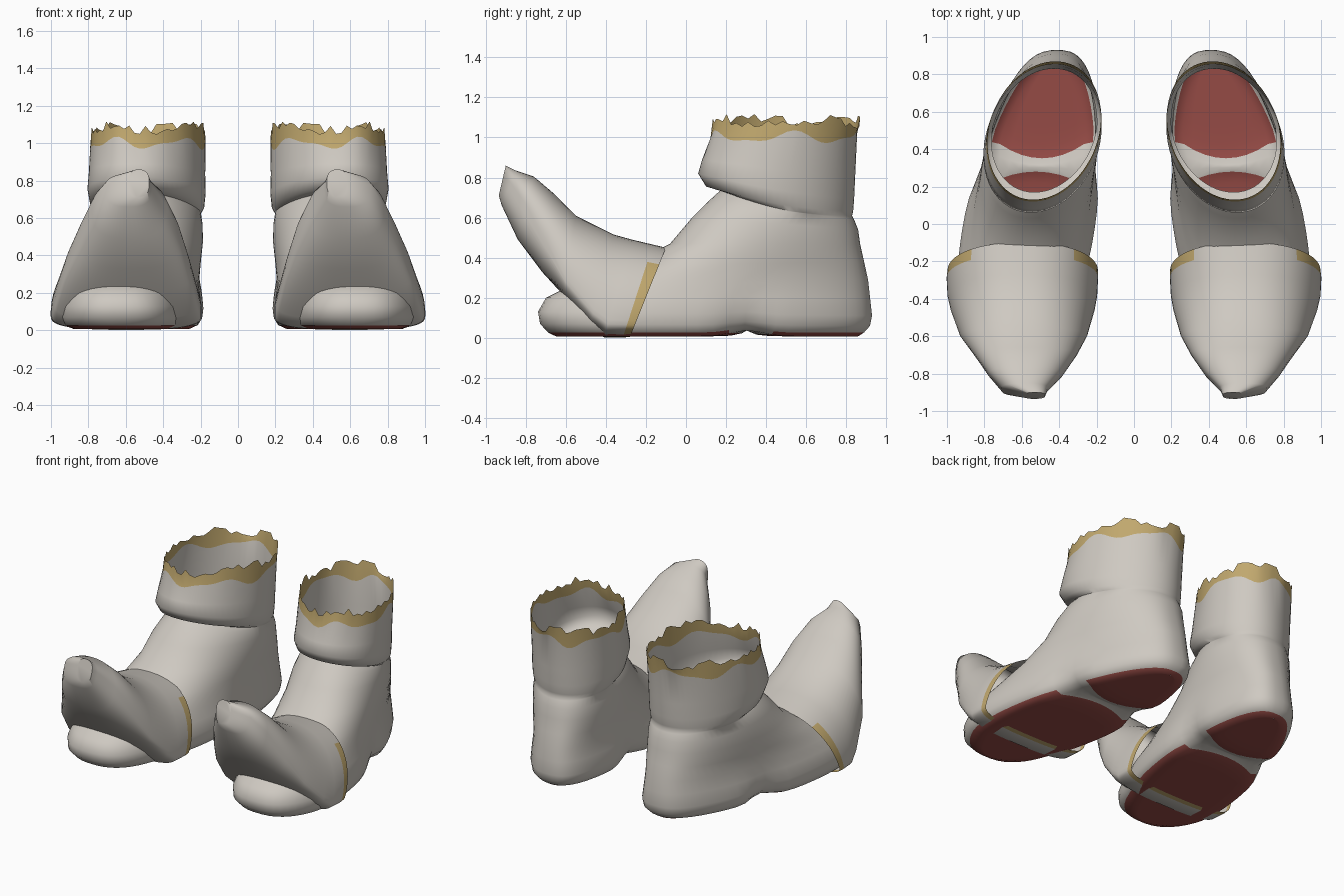
import bpy, bmesh, math, random
from mathutils import Vector

if "Cube" in bpy.data.objects:
    bpy.data.objects.remove(bpy.data.objects["Cube"], do_unlink=True)


def make_material(name, rgb):
    m = bpy.data.materials.new(name)
    m.use_nodes = True
    color = (*rgb, 1.0)
    m.diffuse_color = color
    bsdf = next(n for n in m.node_tree.nodes if n.type == 'BSDF_PRINCIPLED')
    bsdf.inputs["Base Color"].default_value = color
    return m


LEATHER, TRIM, SOLE = range(3)
MATERIALS = [make_material("pale_grey_leather", (0.62, 0.585, 0.535)),
             make_material("gold_trim", (0.53, 0.39, 0.155)),
             make_material("dark_red_sole", (0.30, 0.07, 0.06))]
N = 64       # points around each ring
COLUMNS = 8  # faces across the sole
ARCH_Y = .305


def loft(bm, rings):
    """Skin neighbouring closed rings; returns the vertex rings and face bands."""
    verts = [[bm.verts.new(p) for p in ring] for ring in rings]
    bands = []
    for a, b in zip(verts, verts[1:]):
        bands.append([bm.faces.new((a[i], a[(i + 1) % N], b[(i + 1) % N], b[i]))
                      for i in range(N)])
    return verts, bands


def finish(bm, name, side, angle):
    for v in bm.verts:
        v.co.x *= side
    bmesh.ops.recalc_face_normals(bm, faces=bm.faces)
    mesh = bpy.data.meshes.new(name)
    bm.to_mesh(mesh)
    bm.free()
    for m in MATERIALS:
        mesh.materials.append(m)
    obj = bpy.data.objects.new(name, mesh)
    bpy.context.collection.objects.link(obj)
    bpy.ops.object.select_all(action='DESELECT')
    obj.select_set(True)
    bpy.context.view_layer.objects.active = obj
    bpy.ops.object.shade_smooth_by_angle(angle=math.radians(angle))
    return obj


# Boot rings: front y, front z, back y, back z, front half width,
# back half width, roundness (1 is an ellipse, less is boxier)
FOOT = [(-.65, .007, .86, .007, .345, .23, .95),
        (-.69, .026, .89, .026, .39, .27, .8),
        (-.73, .07, .92, .06, .40, .295, .75),
        (-.74, .13, .93, .11, .395, .305, .75),
        (-.70, .20, .92, .20, .37, .30, .78),
        (-.60, .25, .91, .29, .335, .285, .78),
        (-.30, .36, .89, .38, .32, .285, .8),
        (-.08, .47, .87, .47, .32, .285, .85),
        (.03, .60, .86, .54, .31, .28, .9),
        (.11, .68, .84, .59, .285, .275, .95)]
CUFF = [(.17, .735, .83, .61, .275, .28, 1),
        (.10, .755, .835, .63, .305, .295, 1),
        (.06, .82, .84, .69, .315, .305, 1),
        (.08, .89, .845, .80, .305, .305, 1),
        (.12, .97, .855, .97, .30, .305, 1),
        (.13, 1.08, .87, 1.08, .295, .30, 1)]


def boot_ring(yf, zf, yb, zb, hf, hb, power, pinch, sag):
    pts = []
    for i in range(N):
        t = math.tau * (i + 0.5) / N
        c, s = math.cos(t), math.sin(t)
        f = 0.5 - 0.5 * s
        y = yb + (yf - yb) * f
        arch = math.exp(-((y - ARCH_Y) / .11) ** 2) * pinch
        center = .48 - .16 * (max(y, -.45) - .5)
        half = (hb + (hf - hb) * f) * (1 - .2 * arch)
        x = center + half * math.copysign(abs(c) ** power, c)
        z = zb + (zf - zb) * f + .03 * arch - sag * math.sin(math.pi * f)
        pts.append(Vector((x, y, z)))
    return pts


def is_arch(y):
    return abs(y - ARCH_Y) < .12


def build_sole(bm, base):
    """Floor of the boot: rows across it, curved to round both red pads."""
    q, h = N // 4, N // 2
    rows = []
    for k in range(h):
        a, b = base[(q - 1 - k) % N], base[(q + k) % N]
        offset = a.co.y - ARCH_Y
        bulge = -.85 * offset * math.exp(-(offset / .22) ** 2)
        row = [a]
        for j in range(1, COLUMNS):
            u = j / COLUMNS
            p = a.co.lerp(b.co, u)
            p.y += bulge * 4 * u * (1 - u)
            row.append(bm.verts.new(p))
        rows.append(row + [b])
    for r0, r1 in zip(rows, rows[1:]):
        red = not is_arch((r0[0].co.y + r1[0].co.y) / 2)
        for j in range(COLUMNS):
            face = bm.faces.new((r0[j], r0[j + 1], r1[j + 1], r1[j]))
            face.material_index = SOLE if red else LEATHER


def build_boot(label, side):
    rng = random.Random(4)
    rings = [boot_ring(*r, max(0, 1 - k / 5), 0) for k, r in enumerate(FOOT)]
    rings += [boot_ring(*r, 0, max(0, .035 - .01 * k)) for k, r in enumerate(CUFF)]
    # Wavy lower edge of the trim and torn upper edge
    for i in range(N):
        t = math.tau * (i + 0.5) / N
        rings[-2][i].z += .03 + .025 * math.sin(5 * t + 1) + .012 * math.sin(9 * t)
        rings[-1][i].z += .012 * math.sin(4 * t) + rng.uniform(-.03, .03)
    bm = bmesh.new()
    verts, bands = loft(bm, rings)
    build_sole(bm, verts[0])
    for face in bands[0]:
        if not is_arch(face.calc_center_median().y):
            face.material_index = SOLE
    for face in bands[-1]:
        face.material_index = TRIM
    finish(bm, label + "_boot", side, 55)


# Toe cap rings: top y, top z, bottom y, bottom z, center x, half width,
# share of the height above the widest point
CAP = [(-.10, .45, -.28, .003, .595, .402, .82),
       (-.165, .465, -.315, .002, .597, .405, .82),
       (-.27, .49, -.41, .002, .597, .40, .82),
       (-.36, .515, -.48, .06, .595, .385, .82),
       (-.55, .61, -.61, .21, .59, .34, .78),
       (-.66, .72, -.72, .33, .58, .275, .6),
       (-.76, .805, -.84, .49, .58, .20, .45),
       (-.85, .835, -.92, .66, .585, .125, .35),
       (-.90, .86, -.935, .71, .53, .055, .35)]


def cap_ring(yt, zt, yb, zb, cx, half, mid):
    pts = []
    for i in range(N):
        t = math.tau * i / N
        c, s = math.cos(t), math.sin(t)
        v = mid * (1 - s) if s > 0 else mid + (1 - mid) * abs(s) ** .6
        x = cx + half * math.copysign(abs(c) ** (.85 if s > 0 else .75), c)
        pts.append(Vector((x, yt + (yb - yt) * v, zt + (zb - zt) * v)))
    return pts


def build_toe_cap(label, side):
    bm = bmesh.new()
    verts, bands = loft(bm, [cap_ring(*r) for r in CAP])
    bm.faces.new(verts[-1])
    # Gold strip along the rear edge, below the instep
    for face in bands[0]:
        if face.calc_center_median().z < .38:
            face.material_index = TRIM
    finish(bm, label + "_curled_toe_cap", side, 50)


for label, side in (("left", 1), ("right", -1)):
    build_boot(label, side)
    build_toe_cap(label, side)
